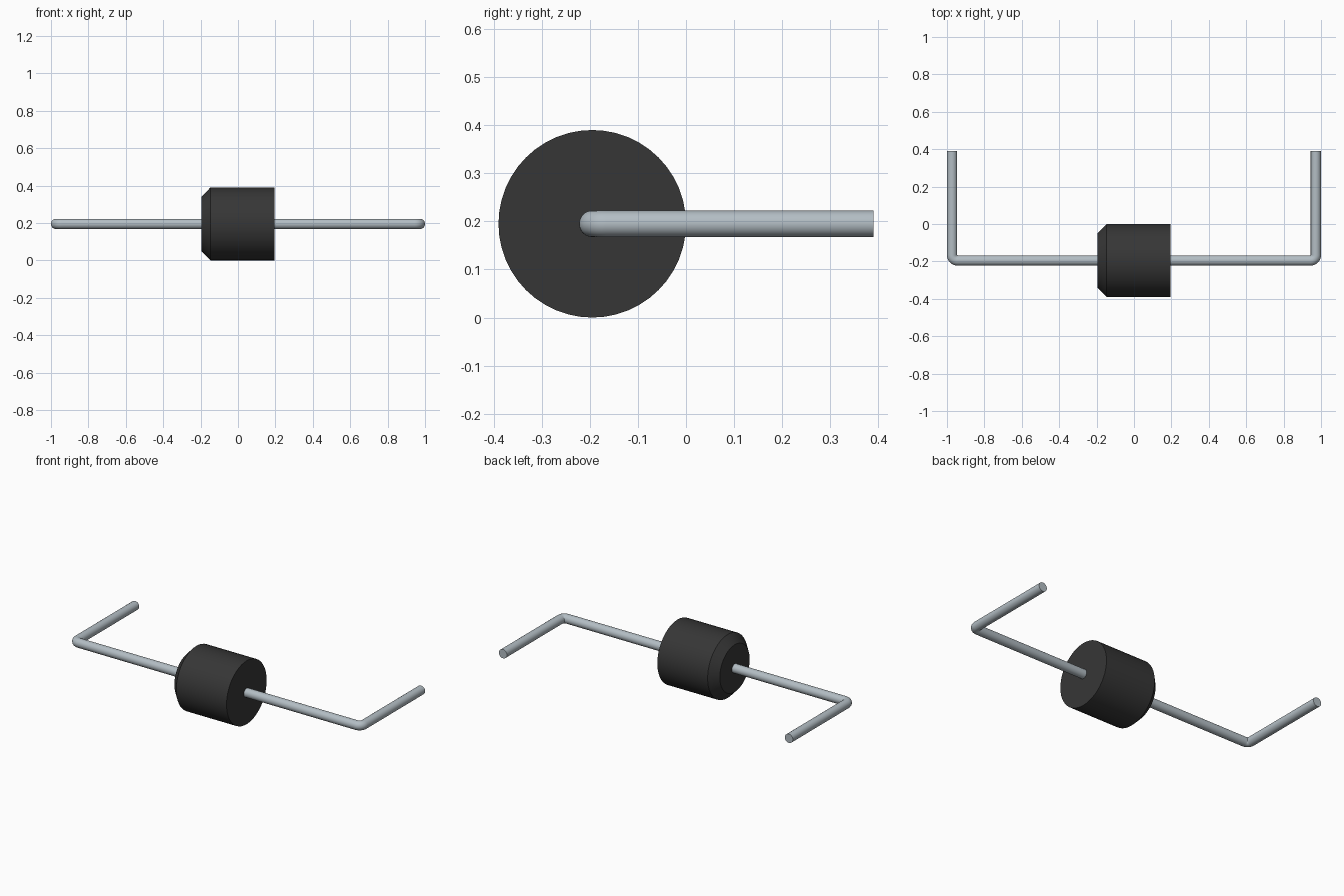
import bpy
import bmesh
import math
from mathutils import Vector

if "Cube" in bpy.data.objects:
    bpy.data.objects.remove(bpy.data.objects["Cube"], do_unlink=True)

AXIS_Y, AXIS_Z = -0.195, 0.195   # line the body and wires share


def material(name, color):
    mat = bpy.data.materials.new(name)
    mat.use_nodes = True
    mat.diffuse_color = (*color, 1)
    mat.node_tree.nodes["Principled BSDF"].inputs["Base Color"].default_value = (*color, 1)
    return mat


def tube(name, rings, sides, mat):
    """Capped skin through rings given as (centre, radius, heading angle in the xy plane)."""
    bm = bmesh.new()
    loops = []
    for centre, radius, heading in rings:
        side = Vector((-math.sin(heading), math.cos(heading), 0))
        up = Vector((0, 0, 1))
        loops.append([bm.verts.new(Vector(centre) + radius * (math.cos(a) * side + math.sin(a) * up))
                      for a in (2 * math.pi * i / sides for i in range(sides))])
    for a, b in zip(loops, loops[1:]):
        for i in range(sides):
            j = (i + 1) % sides
            bm.faces.new((a[i], a[j], b[j], b[i]))
    bm.faces.new(loops[0])
    bm.faces.new(loops[-1])
    bmesh.ops.recalc_face_normals(bm, faces=bm.faces)
    mesh = bpy.data.meshes.new(name)
    bm.to_mesh(mesh)
    bm.free()
    mesh.materials.append(mat)
    obj = bpy.data.objects.new(name, mesh)
    bpy.context.collection.objects.link(obj)
    bpy.ops.object.select_all(action='DESELECT')
    obj.select_set(True)
    bpy.context.view_layer.objects.active = obj
    bpy.ops.object.shade_smooth_by_angle(angle=math.radians(30))
    return obj


black = material("black_plastic", (0.037, 0.037, 0.037))
metal = material("tinned_metal", (0.45, 0.51, 0.55))

# Cylindrical body, chamfered at its right end
body_profile = [(-0.195, 0.145), (-0.147, 0.195), (0.195, 0.195)]
tube("body", [((x, AXIS_Y, AXIS_Z), r, 0) for x, r in body_profile], 48, black)

# Bent wire leads, one from each end of the body
WIRE, BEND = 0.0275, 0.029
LEG_X = 1 - WIRE
for name, sign in (("left_lead", 1), ("right_lead", -1)):
    path = [((0.15, AXIS_Y), 0)]
    for k in range(9):
        t = math.pi / 2 * k / 8
        path.append(((LEG_X - BEND + BEND * math.sin(t), AXIS_Y + BEND - BEND * math.cos(t)), t))
    path.append(((LEG_X, 0.39), math.pi / 2))
    tube(name, [((sign * x, y, AXIS_Z), WIRE, sign * t) for (x, y), t in path], 24, metal)
